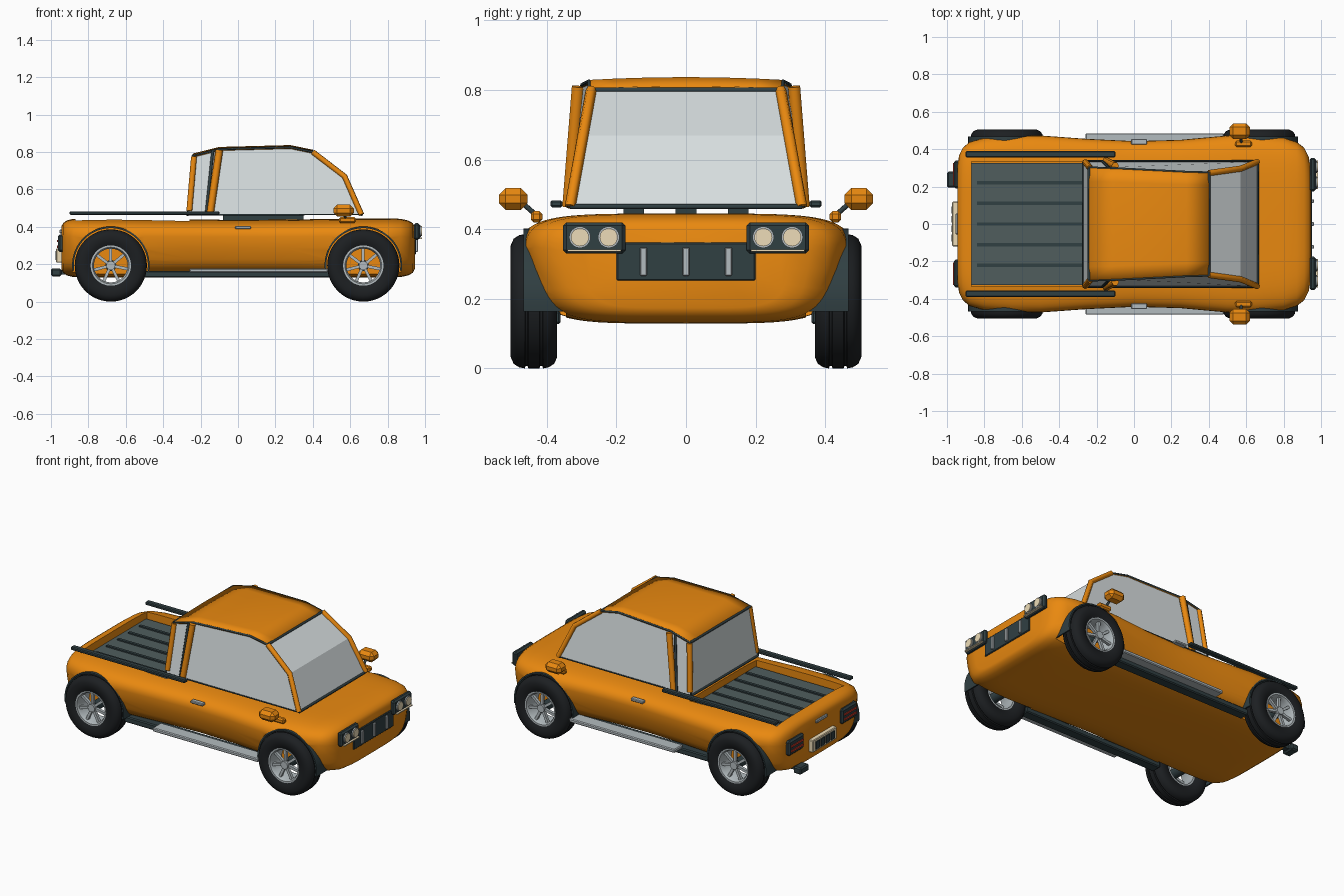
import bpy, bmesh, math
from mathutils import Matrix, Vector

if "Cube" in bpy.data.objects:
    bpy.data.objects.remove(bpy.data.objects["Cube"])

def mat(name, r, g, b):
    m = bpy.data.materials.new(name)
    m.diffuse_color = (r, g, b, 1)
    m.use_nodes = True
    m.node_tree.nodes["Principled BSDF"].inputs["Base Color"].default_value = m.diffuse_color
    return m
ORANGE = mat("orange_paint", .82, .25, .005)
DARK = mat("dark_trim", .03, .05, .055)
RUBBER = mat("rubber", .012, .014, .016)
SLATE = mat("slate", .08, .11, .11)
GLASS = mat("pale_glass", .68, .73, .74)
CREAM = mat("cream", .85, .72, .48)
RED = mat("red_lamp", .6, .04, .02)
CHROME = mat("chrome", .45, .5, .52)

def finish(name, bm, m=None, smooth=None):
    bmesh.ops.recalc_face_normals(bm, faces=bm.faces)
    me = bpy.data.meshes.new(name)
    bm.to_mesh(me)
    bm.free()
    o = bpy.data.objects.new(name, me)
    bpy.context.collection.objects.link(o)
    if m:
        me.materials.append(m)
    if smooth:
        shade(o, smooth)
    return o

def shade(o, deg):
    bpy.ops.object.select_all(action='DESELECT')
    o.select_set(True)
    bpy.context.view_layer.objects.active = o
    bpy.ops.object.shade_smooth_by_angle(angle=math.radians(deg))

def box(name, lo, hi, m, bevel=0):
    """Box between two corners, optionally with chamfered edges."""
    lo, hi = Vector(lo), Vector(hi)
    bm = bmesh.new()
    bmesh.ops.create_cube(bm, size=1, matrix=Matrix.Translation((lo + hi) / 2) @ Matrix.Diagonal((*(hi - lo), 1)))
    if bevel:
        bmesh.ops.bevel(bm, geom=bm.edges[:], offset=bevel, segments=1, affect='EDGES')
    return finish(name, bm, m)

def pair(name, lo, hi, m, bevel=0):
    for s in (1, -1):
        box(name, (lo[0], s * lo[1] if s > 0 else -hi[1], lo[2]), (hi[0], hi[1] if s > 0 else -lo[1], hi[2]), m, bevel)

def cyl(name, c, r, depth, axis, m, n=24):
    bm = bmesh.new()
    rot = Matrix.Rotation(math.pi / 2, 4, 'Y' if axis == 'X' else 'X')
    bmesh.ops.create_cone(bm, cap_ends=True, segments=n, radius1=r, radius2=r, depth=depth,
                          matrix=Matrix.Translation(c) @ rot)
    return finish(name, bm, m, 40)

def bar(name, pts, r, m, closed=False):
    """Tube swept along a path."""
    cu = bpy.data.curves.new(name, 'CURVE')
    cu.dimensions, cu.bevel_depth, cu.bevel_resolution, cu.use_fill_caps = '3D', r, 1, True
    sp = cu.splines.new('POLY')
    sp.points.add(len(pts) - 1)
    for p, q in zip(sp.points, pts):
        p.co = (*q, 1)
    sp.use_cyclic_u = closed
    cu.materials.append(m)
    o = bpy.data.objects.new(name, cu)
    bpy.context.collection.objects.link(o)
    return o

def lathe(name, prof, c, s, m, a0=0, a1=2 * math.pi, n=48):
    """Revolve a closed (radius, y) profile about a y axis through c."""
    bm = bmesh.new()
    full = a1 - a0 > 6.28
    rings = []
    for i in range(n if full else n + 1):
        a = a0 + (a1 - a0) * i / n
        rings.append([bm.verts.new((c[0] + r * math.cos(a), c[1] + s * y, c[2] + r * math.sin(a))) for r, y in prof])
    k = len(prof)
    for i in range(n):
        A, B = rings[i], rings[(i + 1) % len(rings)]
        for j in range(k):
            bm.faces.new((A[j], A[(j + 1) % k], B[(j + 1) % k], B[j]))
    if not full:
        bm.faces.new(rings[0])
        bm.faces.new(rings[-1])
    return finish(name, bm, m, 35)

# body: rounded sections (x, half width, height scale) lofted along the length
stations = [(-.945, .31, .72), (-.935, .37, .84), (-.915, .41, .93), (-.88, .44, .985), (-.8, .462, 1), (-.65, .475, 1),
            (-.5, .475, .985), (-.25, .457, .96), (0, .445, .95), (.25, .452, .96), (.5, .475, .98), (.65, .477, 1),
            (.8, .463, 1), (.87, .44, .985), (.91, .41, .93), (.935, .36, .84), (.945, .30, .72)]
bm = bmesh.new()
rings, N = [], 56
for x, w, h in stations:
    ring = []
    for i in range(N):
        a = 2 * math.pi * i / N
        c, s = math.cos(a), math.sin(a)
        y = w * math.copysign(abs(c) ** .42, c)
        z = .287 + h * .158 * math.copysign(abs(s) ** .42, s)
        y *= 1 - .15 * (max(0, .36 - z) / .23) ** 1.5
        ring.append(bm.verts.new((x, y, z)))
    rings.append(ring)
for A, B in zip(rings, rings[1:]):
    for j in range(N):
        bm.faces.new((A[j], A[(j + 1) % N], B[(j + 1) % N], B[j]))
bm.faces.new(rings[0])
bm.faces.new(rings[-1])
body = finish("body", bm, ORANGE)
# wheel wells and load bed cut out of the body
cutters = [box("bed_cutter", (-.87, -.335, .385), (-.26, .335, .6), ORANGE)]
for x in (-.68, .67):
    for s in (1, -1):
        cutters.append(cyl("well_cutter", (x, s * .49, .195), .207, .29, 'Y', ORANGE, 48))
for c in cutters:
    md = body.modifiers.new("cut", 'BOOLEAN')
    md.operation, md.solver, md.object = 'DIFFERENCE', 'EXACT', c
    bpy.context.view_layer.objects.active = body
    bpy.ops.object.modifier_apply(modifier=md.name)
    bpy.data.objects.remove(c)
shade(body, 35)

# wheels
tyre = [(.10, -.05), (.125, -.064), (.16, -.067), (.18, -.058), (.19, -.042), (.193, -.026), (.186, -.024), (.186, -.018),
        (.193, -.016), (.193, .016), (.186, .018), (.186, .024), (.193, .026), (.19, .042), (.18, .058),
        (.16, .067), (.125, .064), (.10, .05)]
rim = [(.108, .062), (.098, .062), (.09, .045), (.09, -.05), (.1, -.05), (.1, .05)]
for x in (-.68, .67):
    for s in (1, -1):
        c = Vector((x, s * .437, .193))
        lathe("tyre", tyre, c, s, RUBBER)
        lathe("rim", rim, c, s, CHROME)
        cyl("hub", c + Vector((0, s * .035, 0)), .024, .05, 'Y', CHROME, 16)
        cyl("axle", c + Vector((0, -s * .03, 0)), .03, .13, 'Y', DARK, 16)
        for i in range(7):
            o = box("spoke", (.015, -.009, -.008), (.095, .009, .008), CHROME)
            o.matrix_world = Matrix.Translation(c + Vector((0, s * .04, 0))) @ Matrix.Rotation(i * math.tau / 7 + .2, 4, 'Y')
        lathe("arch_liner", [(.198, -.1), (.207, -.1), (.207, .03), (.198, .03)], c + Vector((0, 0, .002)), s,
              DARK, -.15, math.pi + .15, 32)

# cabin: side outline (x, z) leaning inwards towards the roof
outline = [(-.27, .465), (-.24, .78), (-.1, .815), (.28, .825), (.4, .8), (.57, .67), (.66, .465)]
def side(x, z, s, out=0):
    t = (z - .465) / .35
    return Vector((x, s * (.333 - t * (.038 + .05 * max(0, min(1, x / .4)) * .5) + out), z))

bm = bmesh.new()
L, R = [[bm.verts.new(side(x, z, s)) for x, z in outline] for s in (1, -1)]
bm.faces.new(L)
bm.faces.new(R)
for i in (0, 4, 5):
    bm.faces.new((L[i], L[i + 1], R[i + 1], R[i]))
finish("cabin_glass", bm, GLASS)
# gently domed roof
bm = bmesh.new()
rows = []
for x, z in outline[1:5]:
    e = side(x, z, 1, .004)
    rows.append([bm.verts.new((x, e.y * k / 4, z + .004 + .008 * (1 - (k / 4) ** 2))) for k in range(-4, 5)])
for A, B in zip(rows, rows[1:]):
    for j in range(8):
        bm.faces.new((A[j], A[j + 1], B[j + 1], B[j]))
roof = finish("roof", bm, ORANGE, 20)
md = roof.modifiers.new("thickness", 'SOLIDIFY')
md.thickness, md.offset = .012, -1
# pillars and dark seals
for s in (1, -1):
    bar("front_pillar", [side(x, z, s) for x, z in outline[4:]], .016, ORANGE)
    bar("door_pillar", [side(-.15, .465, s, .005), side(-.1, .81, s, .015)], .02, ORANGE)
    bar("rear_pillar", [side(-.26, .485, s), side(-.235, .775, s)], .017, ORANGE)
    bar("door_pillar_seal", [side(-.17, .465, s, .003), side(-.135, .805, s, .005)], .008, DARK)
    bar("window_seal", [side(x, z, s, .003) for x, z in outline], .006, DARK, True)
for n, i in (("rear_sill", 0), ("rear_header", 1), ("windscreen_header", 4), ("cowl", 6)):
    bar(n, [side(*outline[i], 1), side(*outline[i], -1)], .008, DARK)
# supports between cabin and body
for y in (-.15, 0, .15):
    box("cabin_support", (-.08, y - .03, .42), (.35, y + .03, .465), DARK)

# load bed
box("bed_floor", (-.87, -.325, .375), (-.26, .325, .395), SLATE)
for i in range(-2, 3):
    box("bed_rib", (-.84, i * .11 - .009, .393), (-.27, i * .11 + .009, .403), DARK)
pair("bed_rail", (-.9, .355, .463), (-.1, .39, .483), DARK, .005)

# sills, running boards, door handles
pair("sill", (-.5, .36, .128), (.5, .425, .165), DARK, .006)
pair("running_board", (-.26, .4, .155), (.48, .485, .178), CHROME, .005)
pair("door_handle", (-.015, .425, .388), (.07, .455, .405), CHROME, .004)

# mirrors
pair("mirror", (.51, .455, .455), (.62, .538, .518), ORANGE, .02)
pair("mirror_base", (.54, .413, .42), (.63, .446, .452), ORANGE, .008)
for s in (1, -1):
    bar("mirror_arm", [(.575, s * .43, .44), (.57, s * .47, .475)], .008, DARK)

# front end
box("grille", (.925, -.2, .252), (.952, .2, .362), DARK, .004)
for y in (-.122, 0, .122):
    box("grille_bar", (.945, y - .01, .266), (.962, y + .01, .348), CHROME, .003)
pair("headlamp_housing", (.94, .174, .33), (.972, .354, .42), DARK, .01)
pair("lamp_strip", (.965, .187, .336), (.984, .34, .342), CREAM)
for s in (1, -1):
    for y in (.222, .305):
        cyl("headlamp_ring", (.972, s * y, .377), .031, .014, 'X', CHROME)
        cyl("headlamp", (.975, s * y, .377), .026, .018, 'X', CREAM)

# rear end
pair("tail_lamp_housing", (-.963, .19, .265), (-.925, .34, .36), DARK, .01)
for z in (.288, .318):
    pair("tail_lamp", (-.968, .205, z), (-.955, .325, z + .012), RED)
box("rear_plate", (-.972, -.12, .208), (-.935, .12, .285), CREAM, .004)
for y in (-.075, -.025, .025, .075):
    box("plate_block", (-.977, y - .018, .222), (-.968, y + .018, .27), DARK)
box("tailgate_handle", (-.955, -.055, .365), (-.92, .055, .385), CHROME, .004)
box("tow_block", (-1, .195, .135), (-.945, .28, .178), DARK, .008)
box("tow_arm", (-.96, .22, .145), (-.85, .255, .168), DARK)
